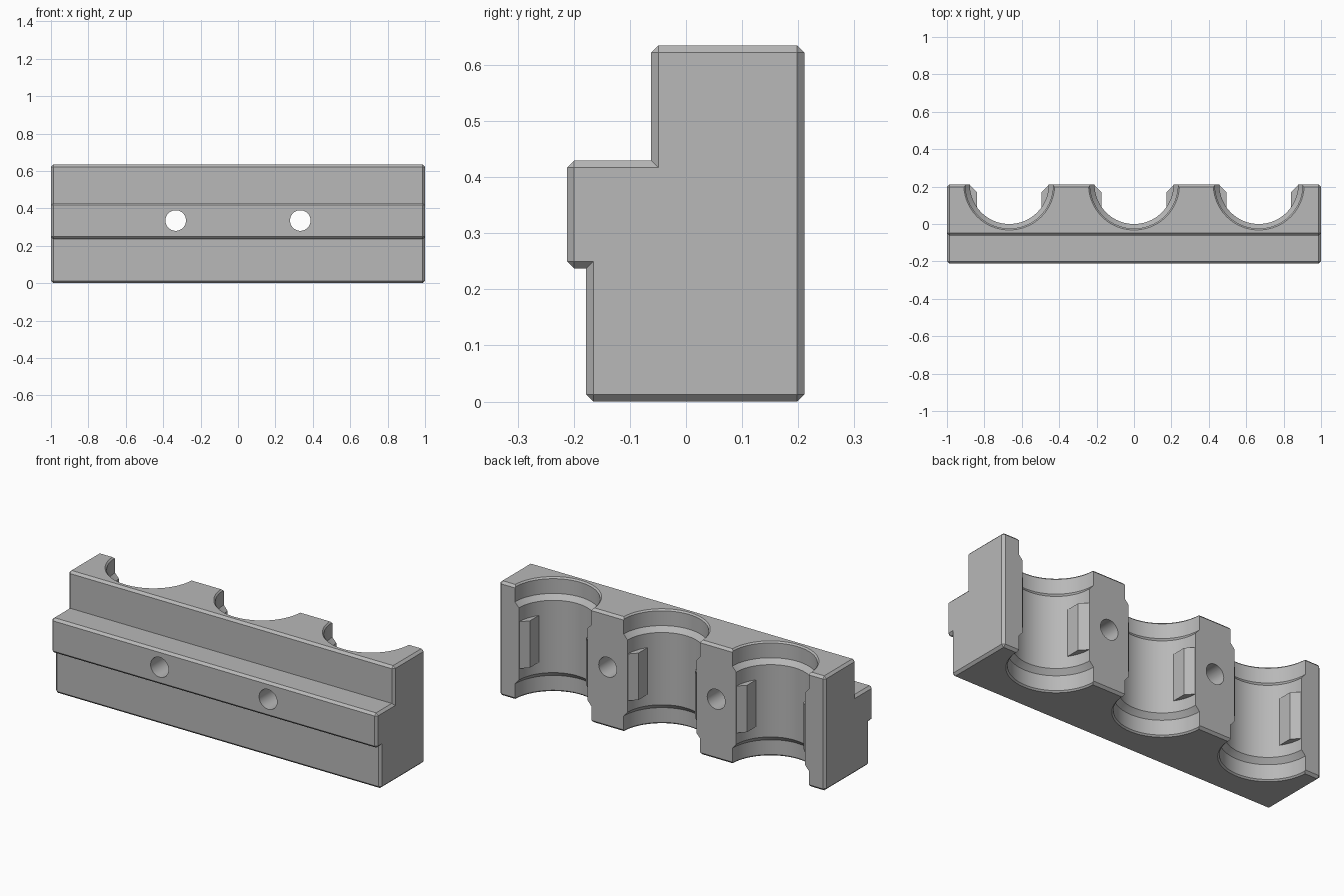
import bpy, bmesh, math
from mathutils import Vector

cube = bpy.data.objects.get("Cube")
if cube:
    bpy.data.objects.remove(cube, do_unlink=True)

HEIGHT, BACK, BEVEL = 0.635, 0.211, 0.0128
BORE_X = (-0.667, 0.0, 0.667)

grey = bpy.data.materials.new("plain_grey")
grey.use_nodes = True
grey.diffuse_color = (0.48, 0.48, 0.48, 1)
grey.node_tree.nodes["Principled BSDF"].inputs["Base Color"].default_value = (0.48, 0.48, 0.48, 1)


def finish(name, bm):
    bmesh.ops.recalc_face_normals(bm, faces=bm.faces)
    mesh = bpy.data.meshes.new(name)
    bm.to_mesh(mesh)
    bm.free()
    obj = bpy.data.objects.new(name, mesh)
    obj.data.materials.append(grey)
    bpy.context.collection.objects.link(obj)
    return obj


def prism(points, offset):
    """Extrude a closed outline along an offset."""
    bm = bmesh.new()
    face = bm.faces.new([bm.verts.new(p) for p in points])
    new = bmesh.ops.extrude_face_region(bm, geom=[face])["geom"]
    bmesh.ops.translate(bm, vec=Vector(offset), verts=[v for v in new if isinstance(v, bmesh.types.BMVert)])
    bmesh.ops.recalc_face_normals(bm, faces=bm.faces)
    return bm


def lathe(name, profile, x, sides=96):
    """Vertical turned cutter centred on the back face, from (radius, z) pairs."""
    bm = bmesh.new()
    rings = [[bm.verts.new((x + r * math.cos(a), BACK + r * math.sin(a), z))
              for a in (math.tau * i / sides for i in range(sides))] for r, z in profile]
    for low, high in zip(rings, rings[1:]):
        for i in range(sides):
            j = (i + 1) % sides
            bm.faces.new((low[i], low[j], high[j], high[i]))
    bm.faces.new(rings[0])
    bm.faces.new(rings[-1])
    return finish(name, bm)


def subtract(target, cutter):
    mod = target.modifiers.new("cut", "BOOLEAN")
    mod.operation, mod.solver, mod.object = "DIFFERENCE", "EXACT", cutter
    bpy.context.view_layer.objects.active = target
    bpy.ops.object.modifier_apply(modifier=mod.name)
    bpy.data.objects.remove(cutter, do_unlink=True)


# Stepped body with every outer edge chamfered
outline = [(-0.178, 0), (BACK, 0), (BACK, HEIGHT), (-0.062, HEIGHT),
           (-0.062, 0.43), (-0.212, 0.43), (-0.212, 0.237), (-0.178, 0.237)]
bm = prism([(-1, y, z) for y, z in outline], (2, 0, 0))
bmesh.ops.bevel(bm, geom=[e for e in bm.edges if e.is_convex], offset=BEVEL,
                offset_type="OFFSET", segments=1, affect="EDGES", clamp_overlap=False)
body = finish("clamp_block", bm)

# Half-round bores with wider ends, leaving two flat pads in each
half = [(0.255, -0.012), (0.243, 0), (0.235, 0.008), (0.235, 0.09), (0.211, 0.117)]
bore_profile = half + [(r, HEIGHT - z) for r, z in reversed(half)]
pad = [(0.173, 0.03), (0.173, 0.17), (0.214, BACK), (0.3, BACK), (0.3, 0.03)]
for x in BORE_X:
    bore = lathe("bore_cutter", bore_profile, x)
    for side in (-1, 1):
        points = [(x + side * px, py, 0.18) for px, py in pad]
        subtract(bore, finish("pad_cutter", prism(points, (0, 0, 0.26))))
    subtract(body, bore)

# Bolt holes from front to back
for x in (-0.333, 0.333):
    ring = [(x + 0.055 * math.cos(math.tau * i / 48), -0.4, 0.335 + 0.055 * math.sin(math.tau * i / 48))
            for i in range(48)]
    subtract(body, finish("bolt_hole_cutter", prism(ring, (0, 0.8, 0))))

bpy.ops.object.select_all(action="DESELECT")
body.select_set(True)
bpy.context.view_layer.objects.active = body
bpy.ops.object.shade_smooth_by_angle(angle=math.radians(25))
